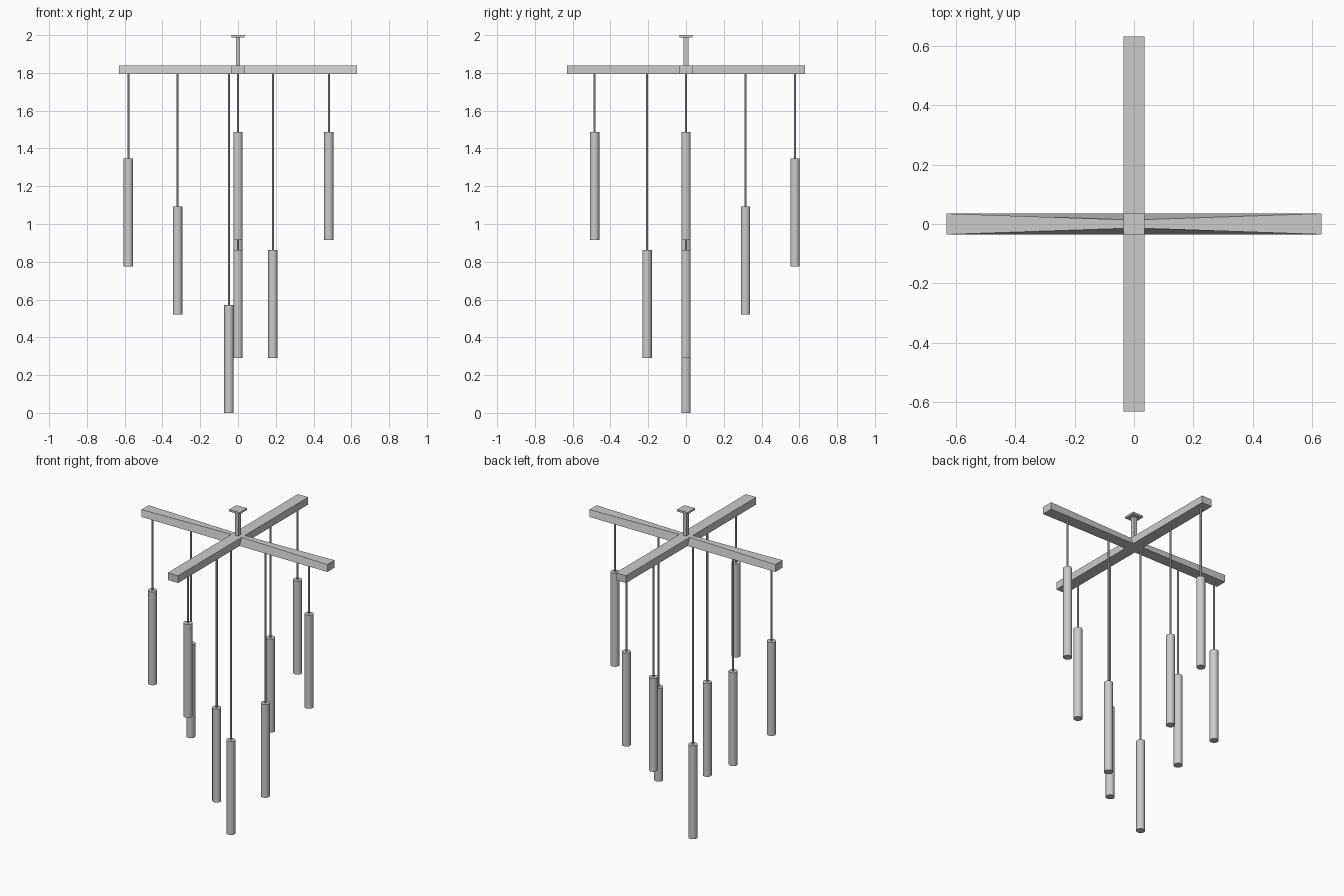
import bpy, bmesh
from mathutils import Matrix, Vector

if "Cube" in bpy.data.objects:
    bpy.data.objects.remove(bpy.data.objects["Cube"])

BEAM_LOW, BEAM_TOP = 1.795, 1.84
BEAM_HALF, BEAM_REACH = 0.035, 0.63


def finish(name, bm, smooth=False):
    bmesh.ops.recalc_face_normals(bm, faces=bm.faces)
    mesh = bpy.data.meshes.new(name)
    bm.to_mesh(mesh)
    bm.free()
    obj = bpy.data.objects.new(name, mesh)
    bpy.context.collection.objects.link(obj)
    if smooth:
        bpy.context.view_layer.objects.active = obj
        obj.select_set(True)
        bpy.ops.object.shade_smooth_by_angle(angle=0.6)
        obj.select_set(False)
    return obj


def box(name, lo, hi):
    lo, hi = Vector(lo), Vector(hi)
    bm = bmesh.new()
    bmesh.ops.create_cube(bm, size=1)
    for v in bm.verts:
        v.co = (lo + hi) / 2 + v.co * (hi - lo)
    return finish(name, bm)


def rod(name, x, y, z0, z1, radius, sides):
    bm = bmesh.new()
    bmesh.ops.create_cone(bm, cap_ends=True, segments=sides, radius1=radius,
                          radius2=radius, depth=z1 - z0,
                          matrix=Matrix.Translation((x, y, (z0 + z1) / 2)))
    return finish(name, bm, True)


# Long beam running front to back
box("long_beam", (-BEAM_HALF, -BEAM_REACH, BEAM_LOW), (BEAM_HALF, BEAM_REACH, BEAM_TOP))

# Side arms: the top edge narrows towards the centre
for side, label in ((-1, "left"), (1, "right")):
    arm = box(label + "_arm", (min(side * BEAM_HALF, side * BEAM_REACH), -BEAM_HALF, BEAM_LOW),
              (max(side * BEAM_HALF, side * BEAM_REACH), BEAM_HALF, BEAM_TOP))
    for v in arm.data.vertices:
        if abs(v.co.x) < 0.1 and v.co.z > 1.82:
            v.co.y *= 0.42

# Ceiling mount: stem and plate
box("stem", (-0.011, -0.012, BEAM_TOP), (0.011, 0.012, 1.99))
box("ceiling_plate", (-0.035, -0.035, 1.988), (0.035, 0.035, 2.0))

# Hanging tubes: x, y, bottom height
LENGTH = 0.572
pendants = [(-0.58, 0, 0.775), (-0.32, 0, 0.52), (-0.048, 0, 0.0),
            (0.185, 0, 0.29), (0.481, 0, 0.915),
            (0, -0.484, 0.915), (0, -0.206, 0.29),
            (0, 0.315, 0.52), (0, 0.577, 0.775)]
for i, (x, y, z) in enumerate(pendants, 1):
    rod(f"tube_{i}", x, y, z, z + LENGTH, 0.025, 24)
    rod(f"cable_{i}", x, y, z + LENGTH, BEAM_LOW, 0.006, 10)
